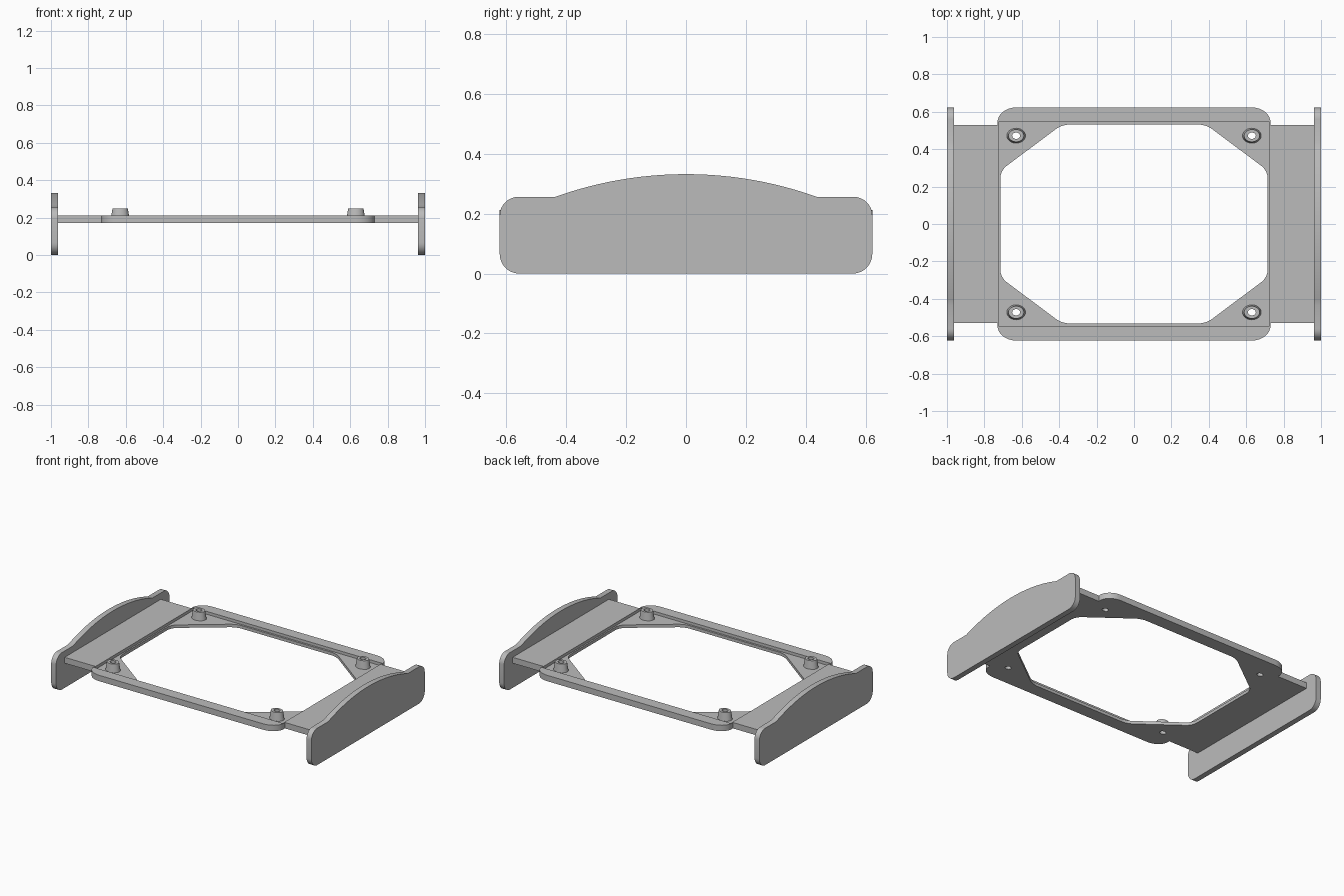
import bpy, bmesh, math
from mathutils import Vector, Matrix

cube = bpy.data.objects.get("Cube")
if cube:
    bpy.data.objects.remove(cube, do_unlink=True)

grey = bpy.data.materials.new("plain grey")
grey.use_nodes = True
grey.diffuse_color = (0.5, 0.5, 0.5, 1)
grey.node_tree.nodes["Principled BSDF"].inputs["Base Color"].default_value = (0.5, 0.5, 0.5, 1)


def finish(name, mesh):
    """Link a mesh as a grey object with smooth curves and sharp edges."""
    mesh.materials.clear()
    mesh.materials.append(grey)
    obj = bpy.data.objects.new(name, mesh)
    bpy.context.collection.objects.link(obj)
    bpy.ops.object.select_all(action='DESELECT')
    obj.select_set(True)
    bpy.context.view_layer.objects.active = obj
    bpy.ops.object.shade_smooth_by_angle(angle=math.radians(30))
    return obj


def rounded(corners, steps=8):
    """Round each corner (x, y, cut before, cut after) of a polygon."""
    out = []
    for i, (x, y, before, after) in enumerate(corners):
        p = Vector((x, y))
        if before == 0:
            out.append(p)
            continue
        prev = Vector(corners[i - 1][:2])
        nxt = Vector(corners[(i + 1) % len(corners)][:2])
        a = (prev - p).normalized() * before
        b = (nxt - p).normalized() * after
        for k in range(steps + 1):
            t = math.pi / 2 * k / steps
            out.append(p + a * (1 - math.sin(t)) + b * (1 - math.cos(t)))
    return out


def four_way(quarter):
    """Mirror corners of the +x +y quarter, listed anticlockwise, all round."""
    def flip(pts, sx, sy):
        return [(x * sx, y * sy, b, a) for x, y, a, b in reversed(pts)]
    half = quarter + flip(quarter, -1, 1)
    return half + flip(half, 1, -1)


def plate(name, loops, low, high, transform=Matrix()):
    """Extrude an outline, with any further loops as holes."""
    curve = bpy.data.curves.new(name, 'CURVE')
    curve.dimensions = '2D'
    curve.fill_mode = 'BOTH'
    curve.extrude = (high - low) / 2
    for loop in loops:
        spline = curve.splines.new('POLY')
        spline.points.add(len(loop) - 1)
        for point, co in zip(spline.points, loop):
            point.co = (co[0], co[1], 0, 1)
        spline.use_cyclic_u = True
    temp = bpy.data.objects.new(name + " outline", curve)
    bpy.context.collection.objects.link(temp)
    bpy.context.view_layer.update()
    deps = bpy.context.evaluated_depsgraph_get()
    mesh = bpy.data.meshes.new_from_object(temp.evaluated_get(deps))
    bpy.data.objects.remove(temp, do_unlink=True)
    bm = bmesh.new()
    bm.from_mesh(mesh)
    bmesh.ops.remove_doubles(bm, verts=bm.verts, dist=0.0001)
    bmesh.ops.translate(bm, verts=bm.verts, vec=(0, 0, (low + high) / 2))
    bmesh.ops.transform(bm, verts=bm.verts, matrix=transform)
    bmesh.ops.recalc_face_normals(bm, faces=bm.faces)
    bm.to_mesh(mesh)
    bm.free()
    return finish(name, mesh)


BOTTOM, FLOOR, TOP = 0.171, 0.192, 0.212
POST_X, POST_Y, STRETCH, HOLE = 0.63, 0.472, 1.25, 0.017
posts = [(sx * POST_X, sy * POST_Y) for sx in (-1, 1) for sy in (-1, 1)]

# Tray: floor layer with opening and screw holes, raised layer around it
outline = rounded(four_way([(0.965, 0.528, 0, 0), (0.73, 0.528, 0, 0),
                            (0.73, 0.623, 0.08, 0.1)]))
opening = rounded(four_way([(0.715, 0.285, 0.04, 0.04), (0.385, 0.532, 0.04, 0.04)]))
recess = [(0.725, 0.545), (-0.725, 0.545), (-0.725, -0.545), (0.725, -0.545)]
holes = []
for px, py in posts:
    ring = [math.tau * k / 24 for k in range(24)]
    holes.append([(px + HOLE * STRETCH * math.cos(a), py + HOLE * math.sin(a)) for a in ring])
plate("tray_floor", [outline, opening] + holes, BOTTOM, FLOOR)
plate("tray_rim_and_shelves", [outline, recess], FLOOR, TOP)

# Side panels with an arched top edge
ARCH, SHOULDER, PEAK = 0.437, 0.256, 0.332
rise = PEAK - SHOULDER
radius = (ARCH ** 2 + rise ** 2) / (2 * rise)
sweep = math.asin(ARCH / radius)
corners = [(-0.622, 0, 0.065, 0.065), (0.622, 0, 0.065, 0.065),
           (0.622, SHOULDER, 0.062, 0.062)]
for k in range(25):
    a = sweep * (1 - k / 12)
    corners.append((radius * math.sin(a), PEAK - radius + radius * math.cos(a), 0, 0))
corners.append((-0.622, SHOULDER, 0.062, 0.062))
upright = Matrix(((0, 0, 1, 0), (1, 0, 0, 0), (0, 1, 0, 0), (0, 0, 0, 1)))
for name, low, high in (("left_panel", 0.962, 1), ("right_panel", -1, -0.962)):
    plate(name, [rounded(corners)], low, high, upright)

# Tapered hollow screw posts on the corner gussets
for i, (px, py) in enumerate(posts):
    bm = bmesh.new()
    profile = [(HOLE, FLOOR), (0.04, FLOOR), (0.033, 0.248), (HOLE, 0.248)]
    verts = [bm.verts.new((r, 0, z)) for r, z in profile]
    edges = [bm.edges.new((verts[k - 1], verts[k])) for k in range(4)]
    bmesh.ops.spin(bm, geom=verts + edges, cent=(0, 0, 0), axis=(0, 0, 1),
                   angle=math.tau, steps=24)
    bmesh.ops.remove_doubles(bm, verts=bm.verts, dist=0.0001)
    bmesh.ops.scale(bm, verts=bm.verts, vec=(STRETCH, 1, 1))
    bmesh.ops.translate(bm, verts=bm.verts, vec=(px, py, 0))
    bmesh.ops.recalc_face_normals(bm, faces=bm.faces)
    mesh = bpy.data.meshes.new("screw_post")
    bm.to_mesh(mesh)
    bm.free()
    finish(f"screw_post_{i + 1}", mesh)
